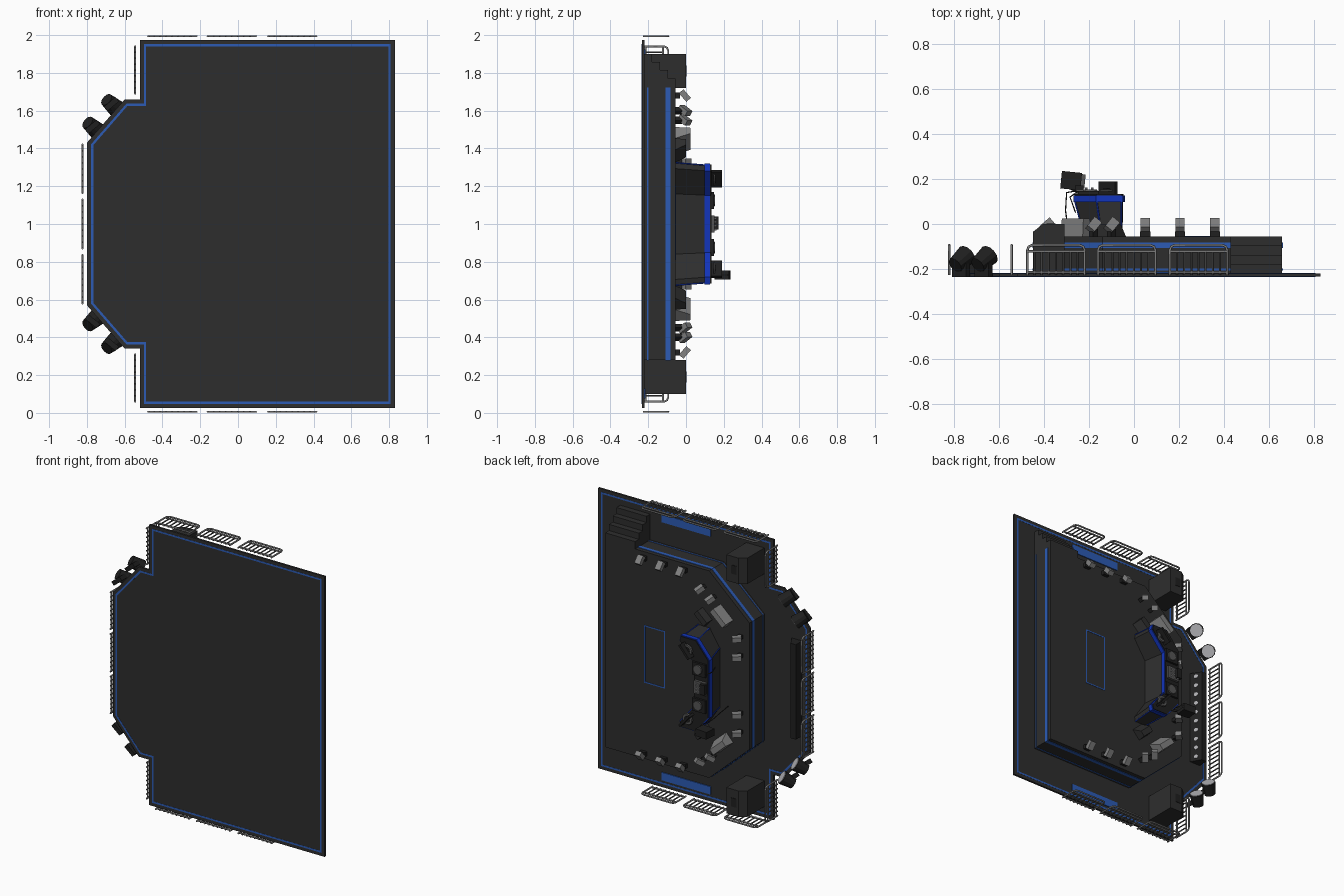
import bpy, bmesh, math
from mathutils import Vector, Matrix

if "Cube" in bpy.data.objects:
    bpy.data.objects.remove(bpy.data.objects["Cube"])


def material(name, c):
    m = bpy.data.materials.new(name)
    m.diffuse_color = (*c, 1)
    m.use_nodes = True
    m.node_tree.nodes["Principled BSDF"].inputs["Base Color"].default_value = m.diffuse_color
    return m


DARK = material("charcoal", (0.027, 0.027, 0.027))
BLACK = material("near_black", (0.014, 0.014, 0.014))
BLUE = material("trim_blue", (0.025, 0.105, 0.46))
DEEP = material("booth_blue", (0.006, 0.035, 0.5))
MID = material("mid_grey", (0.09, 0.09, 0.09))
GREY = material("light_grey", (0.22, 0.22, 0.22))
LENS = material("lens_grey", (0.42, 0.42, 0.44))


def finish(name, bm, mat):
    bmesh.ops.recalc_face_normals(bm, faces=bm.faces)
    me = bpy.data.meshes.new(name)
    bm.to_mesh(me)
    bm.free()
    me.materials.append(mat)
    ob = bpy.data.objects.new(name, me)
    bpy.context.collection.objects.link(ob)
    return ob


def prism(name, bottom, y0, y1, mat, top=None):
    """Outline in (x, z), raised along y, optionally tapering to another outline."""
    bm = bmesh.new()
    a = [bm.verts.new((x, y0, z)) for x, z in bottom]
    b = [bm.verts.new((x, y1, z)) for x, z in (top or bottom)]
    n = len(a)
    bm.faces.new(a)
    bm.faces.new(b[::-1])
    for i in range(n):
        j = (i + 1) % n
        bm.faces.new((a[i], a[j], b[j], b[i]))
    return finish(name, bm, mat)


def offset(poly, d):
    """Mitred offset of a counter-clockwise outline; positive grows it."""
    out, n = [], len(poly)
    for i in range(n):
        p, q, r = (Vector(poly[k % n]) for k in (i - 1, i, i + 1))
        e, f = (q - p).normalized(), (r - q).normalized()
        n1, n2 = Vector((e.y, -e.x)), Vector((f.y, -f.x))
        out.append(tuple(q + (n1 + n2) * d / (1 + n1.dot(n2))))
    return out


def ring(name, poly, d0, d1, y0, y1, mat):
    bm = bmesh.new()
    loops = [[bm.verts.new((x, y, z)) for x, z in offset(poly, d)]
             for d, y in ((d0, y0), (d1, y0), (d1, y1), (d0, y1))]
    n = len(poly)
    for k in range(4):
        a, b = loops[k], loops[(k + 1) % 4]
        for i in range(n):
            j = (i + 1) % n
            bm.faces.new((a[i], a[j], b[j], b[i]))
    return finish(name, bm, mat)


def box(name, lo, hi, mat):
    return prism(name, [(lo[0], lo[2]), (hi[0], lo[2]), (hi[0], hi[2]), (lo[0], hi[2])], lo[1], hi[1], mat)


def aimed(name, c, direction, size, mat, sides=0):
    """Box, or cylinder when sides are given, with its length along a direction."""
    bm = bmesh.new()
    if sides:
        bmesh.ops.create_cone(bm, cap_ends=True, segments=sides, radius1=size[0],
                              radius2=size[1], depth=size[2])
    else:
        bmesh.ops.create_cube(bm, size=1, matrix=Matrix.Diagonal((*size, 1)))
    rot = Vector(direction).to_track_quat('Z', 'Y').to_matrix().to_4x4()
    bm.transform(Matrix.Translation(c) @ rot)
    return finish(name, bm, mat)


def tubes(name, paths, r, mat):
    cu = bpy.data.curves.new(name, 'CURVE')
    cu.dimensions = '3D'
    cu.bevel_depth, cu.bevel_resolution, cu.use_fill_caps = r, 1, True
    for path in paths:
        s = cu.splines.new('POLY')
        s.points.add(len(path) - 1)
        for p, co in zip(s.points, path):
            p.co = (*co, 1)
    cu.materials.append(mat)
    ob = bpy.data.objects.new(name, cu)
    bpy.context.collection.objects.link(ob)


def mirrored(half):
    """Complete an outline that runs up the lower half by reflecting about z = 1."""
    return half + [(x, 2 - z) for x, z in reversed(half)]


# Ground plate with its inset stripe on both faces
base = mirrored([(-0.80, 0.57), (-0.60, 0.34), (-0.52, 0.34), (-0.52, 0.025), (0.83, 0.025)])
base = base[:5] + base[5:]
prism("base_plate", base, -0.234, -0.22, DARK)
ring("base_stripe", base, -0.022, -0.034, -0.235, -0.219, BLUE)

# Raised platform with bands
stage = mirrored([(-0.45, 0.56), (-0.14, 0.28), (0.66, 0.28)])
prism("platform", stage, -0.22, -0.055, DARK)
ring("platform_band", stage, -0.01, 0.003, -0.108, -0.083, BLUE)
ring("platform_low_band", stage, -0.01, 0.003, -0.206, -0.199, BLUE)
ring("floor_outline", [(0.20, 0.81), (0.36, 0.81), (0.36, 1.21), (0.20, 1.21)],
     0, -0.008, -0.056, -0.053, BLUE)

# Stairs on one side
for i in range(4):
    box("stair_step", (0.43, -0.22, 1.72), (0.66, -0.22 + 0.04125 * (i + 1), 1.90 - 0.043 * i), DARK)

# Fences: rounded frame and upright bars
def fence(along_x, fixed, a, b):
    def P(t, y):
        return (t, y, fixed) if along_x else (fixed, y, t)
    lo, hi, c = -0.228, -0.094, 0.022
    tubes("fence_frame", [[P(a, lo), P(a, hi - c), P(a + c * .3, hi - c * .3), P(a + c, hi), P(b - c, hi),
                           P(b - c * .3, hi - c * .3), P(b, hi - c), P(b, lo)],
                          [P(a, -0.122), P(b, -0.122)], [P(a, -0.215), P(b, -0.215)]], 0.0058, GREY)
    tubes("fence_bars", [[P(a + (b - a) * k / 8, -0.228), P(a + (b - a) * k / 8, -0.122)]
                         for k in range(1, 8)], 0.0045, MID)


for z in (0.006, 1.994):
    for a, b in ((-0.475, -0.22), (-0.16, 0.095), (0.16, 0.415)):
        fence(True, z, a, b)
for a, b in ((0.58, 0.835), (0.87, 1.13), (1.165, 1.42)):
    fence(False, -0.823, a, b)
for a, b in ((0.06, 0.31), (1.69, 1.94)):
    fence(False, -0.545, a, b)

# Everything that repeats on both sides of the centre line
for s in (-1, 1):
    def Z(d):
        return 1 + s * d

    za, zb = sorted((Z(0.87), Z(0.925)))
    box("floor_plate", (-0.04, -0.221, za), (0.34, -0.214, zb), BLUE)

    # Large speaker with a chamfered front corner and a grip plate
    za, zb = sorted((Z(0.72), Z(0.90)))
    bm = bmesh.new()
    prof = [(-0.45, -0.22), (-0.31, -0.22), (-0.31, 0), (-0.405, 0), (-0.45, -0.035)]
    f = bm.faces.new([bm.verts.new((x, y, za)) for x, y in prof])
    ext = bmesh.ops.extrude_face_region(bm, geom=[f])
    bmesh.ops.translate(bm, vec=(0, 0, zb - za), verts=[v for v in ext['geom'] if isinstance(v, bmesh.types.BMVert)])
    finish("speaker", bm, DARK)
    box("speaker_grip", (-0.39, -0.001, za + 0.06), (-0.35, 0.003, zb - 0.06), BLACK)

    # Ground spotlights aimed at the platform
    for x, d in ((-0.67, 0.635), (-0.77, 0.515)):
        aim = Vector((0.62, 0.55, -s * 0.55)).normalized()
        c = Vector((x, -0.16, Z(d)))
        aimed("spotlight", c, aim, (0.036, 0.047, 0.085), BLACK, 12)
        aimed("spotlight_lens", c + aim * 0.044, aim, (0.042, 0.042, 0.004), LENS, 12)
        aimed("spotlight_foot", (x, -0.205, Z(d)), (0.6, 0, s * 0.5), (0.06, 0.03, 0.08), BLACK)

    # Small lights along the platform edge
    for x, d, nx, nz in ((0.36, .68, 0, 1), (0.205, .68, 0, 1), (0.05, .68, 0, 1), (-0.10, .60, -.7, .7),
                         (-0.18, .55, -.7, .7), (-0.385, .33, -1, 0), (-0.385, .20, -1, 0)):
        aim = (-nx * 0.75, 0.65, -s * nz * 0.75)
        aimed("edge_light_foot", (x, -0.045, Z(d)), (nx, 0, s * nz), (0.045, 0.025, 0.03), BLACK)
        aimed("edge_light", (x, -0.006, Z(d)), aim, (0.042, 0.032, 0.06), GREY)

    # Floor monitor wedges, one on the diagonal and one beside the booth
    for x, d, w, h, mat in ((-0.25, 0.44, 0.065, 0.024, GREY), (-0.10, 0.39, 0.05, 0.0, DARK)):
        u, n = Vector((0.74, s * 0.67)), Vector((-0.67, s * 0.74))
        c = Vector((x, Z(d)))
        low = [c + u * w + n * .04, c - u * w + n * .04, c - u * w - n * .04, c + u * w - n * .04]
        top = [c + u * w + n * .035, c - u * w + n * .035, c - u * w - n * .005, c + u * w - n * .005]
        prism("monitor_wedge", low, -0.055, h, mat, top)

    # Players on the booth arms
    aimed("player", (-0.115, 0.14, Z(0.24)), (0.65, 0, s * 0.75), (0.10, 0.016, 0.11), BLACK)
    aimed("player_platter", (-0.115, 0.15, Z(0.24)), (0, 1, 0), (0.04, 0.036, 0.008), MID, 20)
    aimed("player_hub", (-0.115, 0.155, Z(0.24)), (0, 1, 0), (0.022, 0.022, 0.004), BLACK, 16)
    aimed("inner_player", (-0.20, 0.14, Z(0.125)), (0, 0, 1), (0.10, 0.016, 0.09), BLACK)
    aimed("inner_platter", (-0.195, 0.15, Z(0.125)), (0, 1, 0), (0.033, 0.03, 0.008), MID, 20)

# Booth: tapered body, blue rim, dark deck
deck = mirrored([(-0.15, 0.84), (-0.27, 0.80)])
deck = [(-0.27, 0.80), (-0.17, 0.68), (-0.05, 0.68), (-0.04, 0.72), (-0.15, 0.85)]
deck = mirrored(deck[::1])
body_top = offset(deck, -0.008)
body_low = [(x * 0.8 - 0.012, 1 + (z - 1) * 1.04) for x, z in body_top]
prism("booth_body", body_low, -0.055, 0.098, DARK, body_top)
prism("booth_rim", deck, 0.097, 0.128, DEEP)
prism("booth_deck", offset(deck, -0.006), 0.127, 0.134, BLACK)
tubes("booth_edge_trim", [[(body_low[i][0], -0.054, body_low[i][1]), (body_top[i][0], 0.1, body_top[i][1])]
                          for i in (0, 1, 2, 7, 8, 9)], 0.004, DEEP)

# Mixer with rows of knobs
box("mixer", (-0.255, 0.13, 0.955), (-0.165, 0.152, 1.045), MID)
for i in range(3):
    for j in range(4):
        aimed("mixer_knob", (-0.24 + i * 0.027, 0.155, 0.97 + j * 0.02), (0, 1, 0), (0.005, 0.005, 0.014), LENS, 8)
box("mixer_shelf", (-0.262, 0.148, 0.97), (-0.225, 0.172, 1.04), BLACK)

# Screen on an arm at the booth's end
aimed("screen", (-0.28, 0.193, 0.73), (0.1, 1, 0), (0.09, 0.05, 0.078), BLACK)
aimed("screen_face", (-0.253, 0.193, 0.73), (0.1, 1, 0), (0.07, 0.006, 0.062), MID)
tubes("screen_arm", [[(-0.19, 0.12, 0.74), (-0.25, 0.145, 0.735), (-0.28, 0.16, 0.73)]], 0.008, BLACK)
tubes("booth_cables", [[(-0.24, 0.15, 0.76), (-0.30, 0.14, 0.80), (-0.305, 0.06, 0.82), (-0.29, -0.05, 0.82)],
                       [(-0.25, 0.145, 1.1), (-0.285, 0.12, 1.12), (-0.26, 0.05, 1.12)]], 0.003, BLACK)

# Light bar in front of the platform with lamps on its sloping face
prism("light_bar", [(-0.74, 0.67), (-0.66, 0.67), (-0.66, 1.33), (-0.74, 1.33)], -0.22, -0.15, BLACK,
      [(-0.74, 0.67), (-0.70, 0.67), (-0.70, 1.33), (-0.74, 1.33)])
for i in range(10):
    aimed("bar_lamp", (-0.68, -0.184, 0.70 + i * 0.0667), (0.87, 0.5, 0), (0.014, 0.014, 0.006), LENS, 10)
